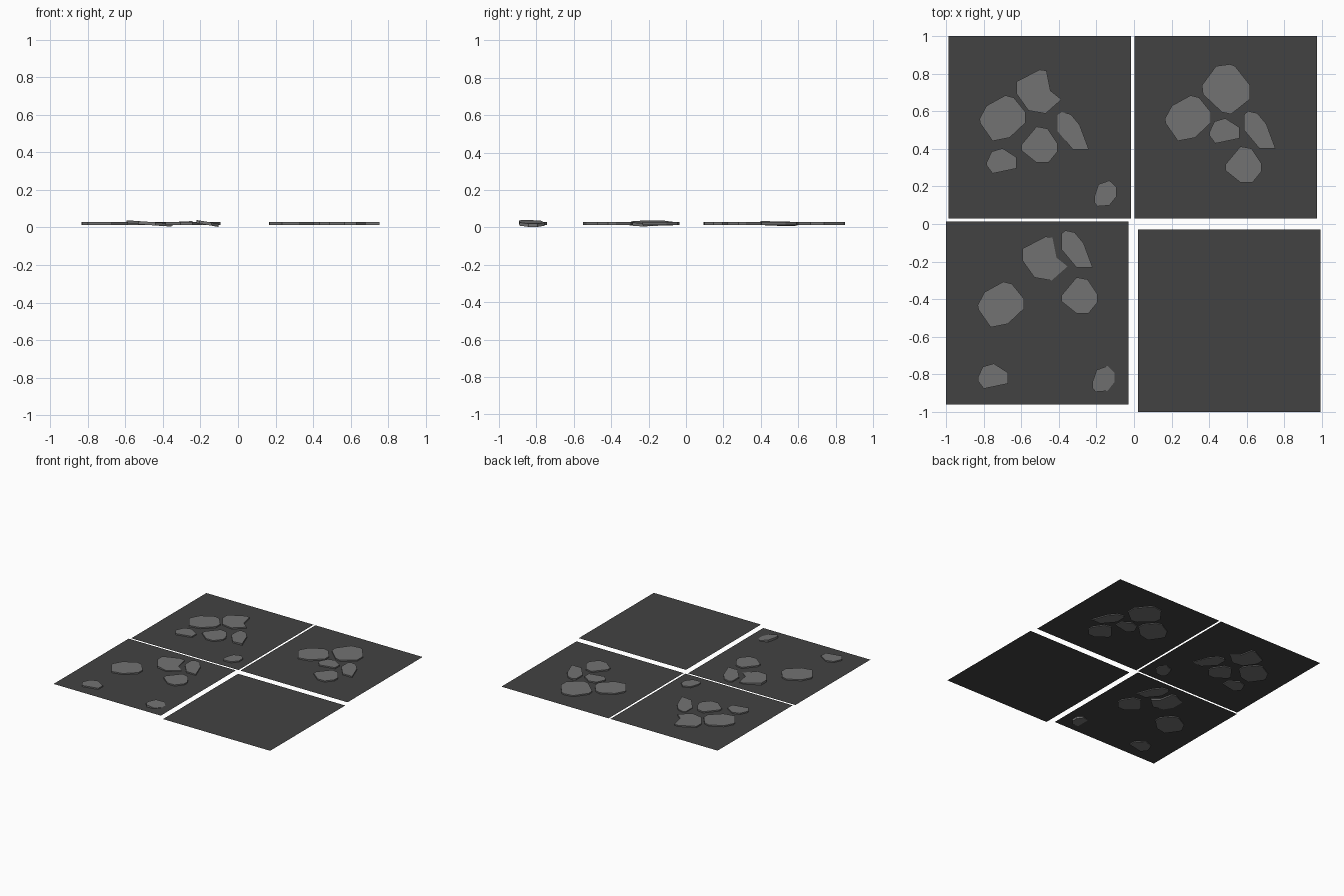
import bpy, bmesh
from mathutils import Vector

if "Cube" in bpy.data.objects:
    bpy.data.objects.remove(bpy.data.objects["Cube"])

def material(name, v):
    m = bpy.data.materials.new(name)
    m.diffuse_color = (v, v, v, 1)
    m.use_nodes = True
    m.node_tree.nodes["Principled BSDF"].inputs["Base Color"].default_value = m.diffuse_color
    return m

DARK = material("dark_ground", 0.055)
STONE = material("stone_grey", 0.17)

def make_object(name, bm, mat):
    bmesh.ops.recalc_face_normals(bm, faces=bm.faces)
    me = bpy.data.meshes.new(name)
    bm.to_mesh(me)
    bm.free()
    me.materials.append(mat)
    ob = bpy.data.objects.new(name, me)
    bpy.context.scene.collection.objects.link(ob)

# Thin ground tiles: x0, y0 of the lower left corner
TILE, LEVEL = 0.972, 0.02
def tile(name, x0, y0):
    bm = bmesh.new()
    bm.faces.new([bm.verts.new((x0 + a * TILE, y0 + b * TILE, LEVEL))
                  for a, b in ((0, 0), (1, 0), (1, 1), (0, 1))])
    make_object(name, bm, DARK)

tile("tile_back_left", -0.987, 0.028)
tile("tile_back_right", 0.002, 0.028)
tile("tile_front_left", -1.0, -0.96)
tile("tile_front_right", 0.02, -1.0)

# Stone outlines, relative to a bounding-box centre
OUTLINES = {
    "broad": [(-.123, -.005), (-.085, .065), (.015, .12), (.06, .108), (.123, .03),
              (.123, -.025), (.038, -.105), (-.053, -.123), (-.118, -.03)],
    "notched": [(-.12, .053), (.003, .117), (.04, .112), (.061, .005), (.12, -.042),
                (.035, -.117), (-.056, -.101), (-.12, -.011)],
    "round": [(-.096, .0), (-.016, .096), (.043, .085), (.096, .005), (.096, -.037),
              (.048, -.096), (-.016, -.096), (-.096, -.032)],
    "wedge": [(-.083, .083), (-.061, .099), (-.013, .088), (.035, .03), (.083, -.099),
              (-.003, -.099), (-.083, -.003)],
    "small": [(-.08, -.008), (-.053, .05), (.005, .067), (.08, .019), (.08, -.04),
              (-.048, -.067), (-.08, -.024)],
    "pebble": [(-.059, -.016), (-.037, .048), (.021, .069), (.059, .032), (.059, -.016),
               (.021, -.064), (-.043, -.069), (-.059, -.048)],
    "large": [(-.128, .021), (-.053, .123), (.021, .133), (.048, .123), (.128, .021),
              (.128, -.053), (.027, -.133), (-.021, -.123), (-.123, -.027)],
}

# Prism straddling the tile, leaning by slopes sx and sy
def stone(name, kind, cx, cy, sx=0.0, sy=0.0):
    bm = bmesh.new()
    rings = []
    for z in (0.013, 0.03):
        rings.append([bm.verts.new((cx + x, cy + y, z + sx * x + sy * y))
                      for x, y in OUTLINES[kind]])
    lo, hi = rings
    bm.faces.new(lo[::-1])
    bm.faces.new(hi)
    n = len(lo)
    for i in range(n):
        j = (i + 1) % n
        bm.faces.new((lo[i], lo[j], hi[j], hi[i]))
    make_object(name, bm, STONE)

LAYOUT = {
    "back_left": [("broad", -.70, .565), ("notched", -.506, .705), ("round", -.503, .423),
                  ("wedge", -.324, .497, .05), ("small", -.705, .336), ("pebble", -.152, .163)],
    "back_right": [("broad", .287, .565), ("large", .49, .718), ("round", .583, .317),
                   ("wedge", .67, .502), ("small", .481, .496)],
    "front_left": [("broad", -.71, -.427), ("notched", -.474, -.184, -.07),
                   ("round", -.29, -.38), ("wedge", -.303, -.133),
                   ("small", -.752, -.81), ("pebble", -.162, -.825, -.17)],
}
for place, stones in LAYOUT.items():
    for kind, *pose in stones:
        stone(f"{kind}_stone_{place}", kind, *pose)
